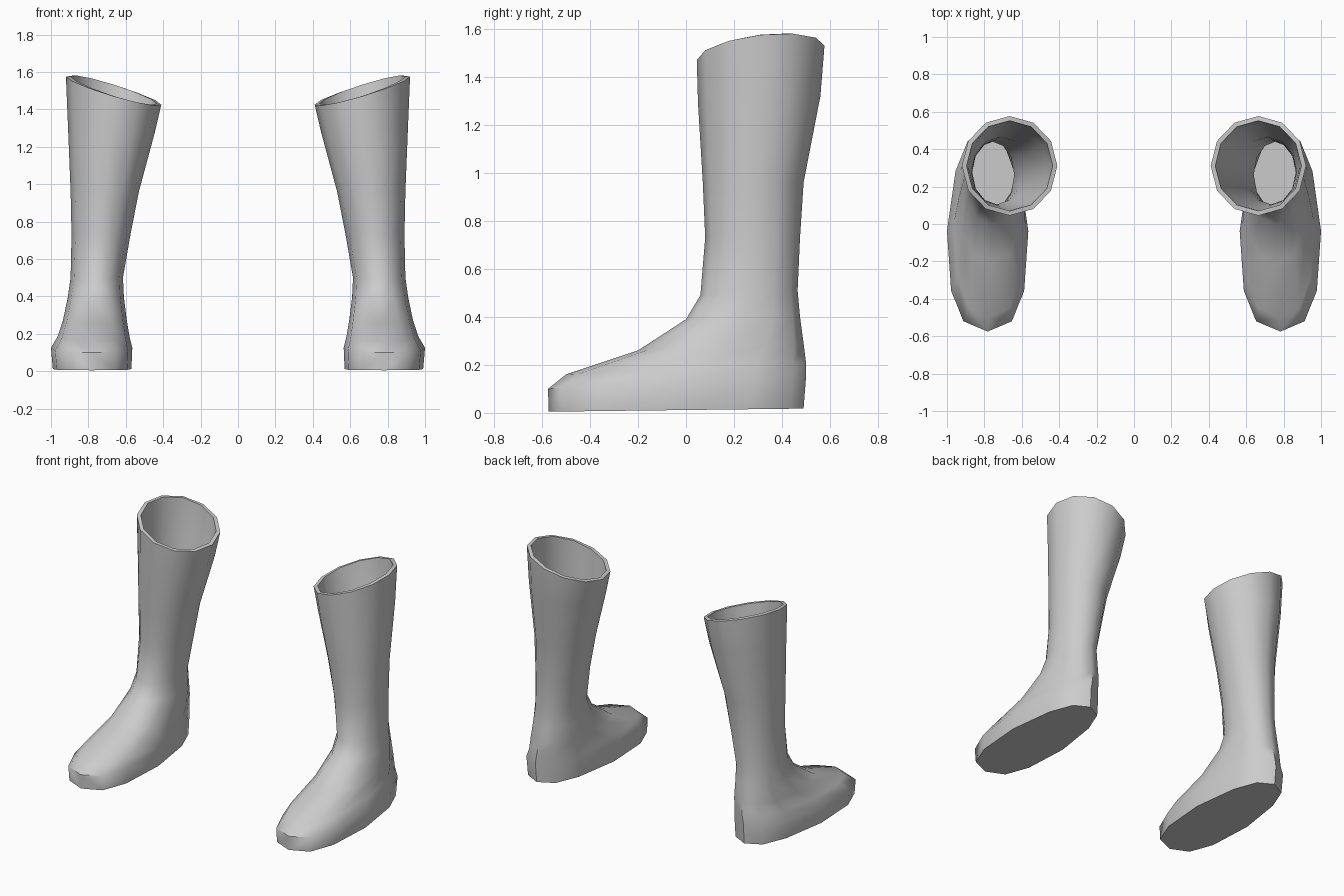
import bpy, bmesh, math

if "Cube" in bpy.data.objects:
    bpy.data.objects.remove(bpy.data.objects["Cube"])

SIDES = 12

rubber = bpy.data.materials.new("grey rubber")
rubber.diffuse_color = (0.6, 0.6, 0.6, 1)
rubber.use_nodes = True
rubber.node_tree.nodes["Principled BSDF"].inputs["Base Color"].default_value = rubber.diffuse_color

# Each ring: inner x, outer x, front y, back y, front z, back z, sideways tilt, roundness power, toe widening
RINGS = [
    (.57, .99, -.572, .49, .005, .018, 0, .75, .20),    # sole edge
    (.565, 1.0, -.575, .50, .10, .15, 0, .75, .20),     # foot side
    (.58, .965, -.50, .50, .16, .21, 0, .8, .16),       # toe cap
    (.595, .935, -.20, .49, .26, .29, 0, .85, .08),     # instep
    (.61, .91, 0, .475, .39, .40, 0, .95, 0),           # ankle
    (.615, .895, .06, .465, .49, .51, 0, 1, 0),
    (.575, .89, .08, .475, .73, .73, 0, 1, 0),          # shaft
    (.53, .895, .07, .49, .96, .96, 0, 1, 0),
    (.445, .91, .05, .56, 1.29, 1.32, .03, 1, 0),
    (.41, .92, .045, .577, 1.47, 1.53, .075, 1, 0),     # rim
]


def power(v, p):
    return math.copysign(abs(v) ** p, v) if abs(v) > 1e-6 else 0.0


def ring_points(xi, xo, yf, yb, zf, zb, tilt, p, taper):
    for k in range(SIDES):
        a = 2 * math.pi * k / SIDES
        c, s = power(math.cos(a), p), power(math.sin(a), p)
        x = (xi + xo) / 2 + (xo - xi) / 2 * c * (1 - taper * s if s > 0 else 1)
        y = (yf + yb) / 2 + (yb - yf) / 2 * s
        z = (zf + zb) / 2 + (zb - zf) / 2 * s + tilt * c
        yield x, y, z


def make_boot(name, side):
    bm = bmesh.new()
    loops = [[bm.verts.new((side * x, y, z)) for x, y, z in ring_points(*r)] for r in RINGS]
    # Upper and shaft
    for low, high in zip(loops, loops[1:]):
        for k in range(SIDES):
            n = (k + 1) % SIDES
            bm.faces.new((low[k], low[n], high[n], high[k]))
    # Sole
    bm.faces.new(loops[0][::-1])
    if side < 0:
        bmesh.ops.reverse_faces(bm, faces=bm.faces[:])
    mesh = bpy.data.meshes.new(name)
    bm.to_mesh(mesh)
    bm.free()
    mesh.materials.append(rubber)
    boot = bpy.data.objects.new(name, mesh)
    bpy.context.collection.objects.link(boot)
    # Hollow lining
    wall = boot.modifiers.new("wall", 'SOLIDIFY')
    wall.thickness = 0.025
    wall.offset = -1
    bpy.ops.object.select_all(action='DESELECT')
    boot.select_set(True)
    bpy.context.view_layer.objects.active = boot
    bpy.ops.object.modifier_apply(modifier="wall")
    bpy.ops.object.shade_smooth_by_angle(angle=math.radians(50))


make_boot("right_boot", 1)
make_boot("left_boot", -1)
